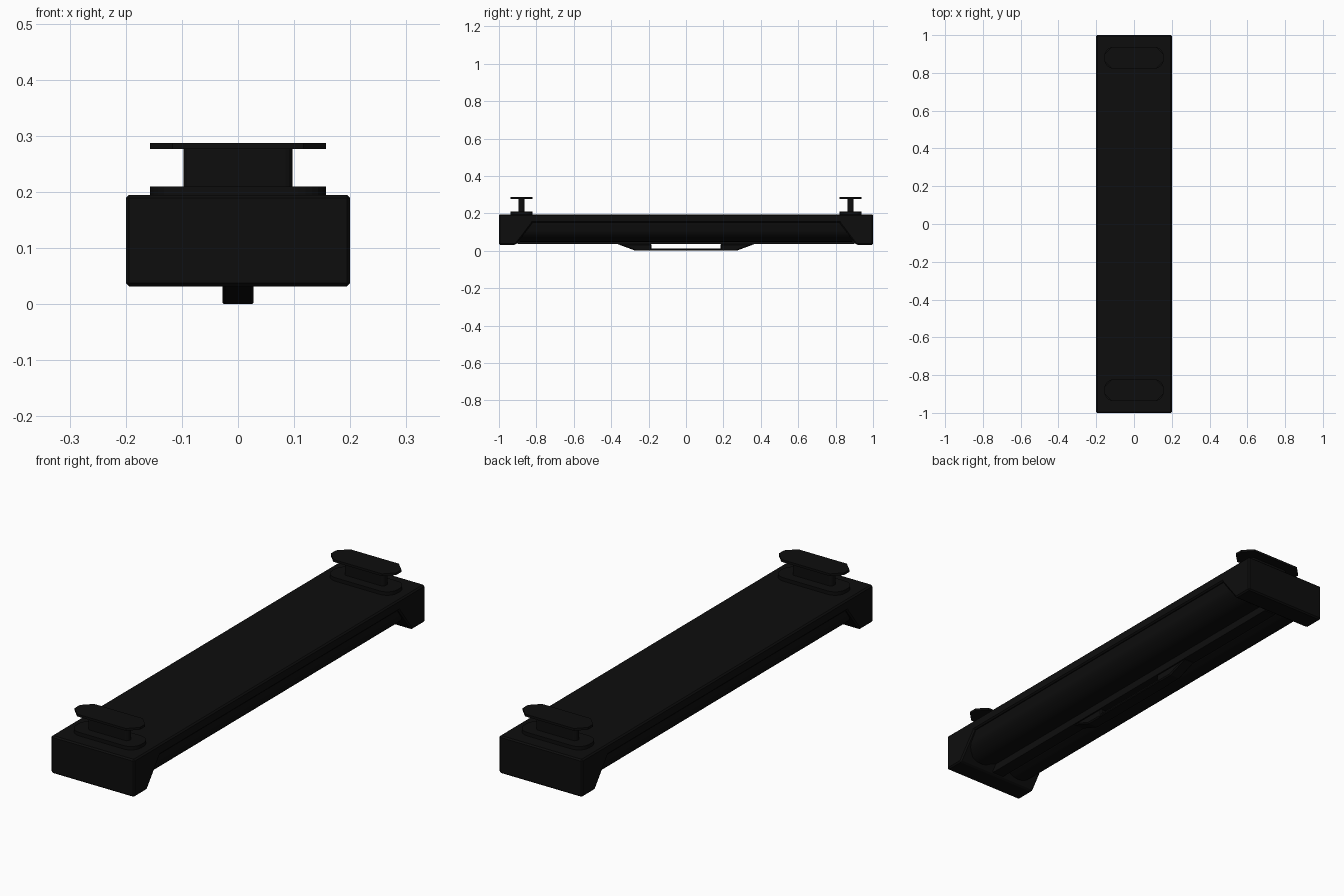
import bpy, bmesh, math
from mathutils import Vector

if "Cube" in bpy.data.objects:
    bpy.data.objects.remove(bpy.data.objects["Cube"], do_unlink=True)

black = bpy.data.materials.new("matte_black")
black.use_nodes = True
COLOR = (0.004, 0.004, 0.004, 1)
black.diffuse_color = COLOR
black.node_tree.nodes["Principled BSDF"].inputs["Base Color"].default_value = COLOR


def prism(name, profile, axis, lo, hi, bevel=0):
    """Extrude a 2D profile along an axis: x uses (y, z), y uses (x, z), z uses (x, y)."""
    place = {"x": lambda a, b, t: (t, a, b),
             "y": lambda a, b, t: (a, t, b),
             "z": lambda a, b, t: (a, b, t)}[axis]
    bm = bmesh.new()
    face = bm.faces.new([bm.verts.new(place(a, b, lo)) for a, b in profile])
    ext = bmesh.ops.extrude_face_region(bm, geom=[face])
    moved = [g for g in ext["geom"] if isinstance(g, bmesh.types.BMVert)]
    bmesh.ops.translate(bm, verts=moved, vec=Vector(place(0, 0, hi - lo)))
    bmesh.ops.recalc_face_normals(bm, faces=bm.faces)
    mesh = bpy.data.meshes.new(name)
    bm.to_mesh(mesh)
    bm.free()
    mesh.materials.append(black)
    obj = bpy.data.objects.new(name, mesh)
    bpy.context.collection.objects.link(obj)
    if bevel:
        mod = obj.modifiers.new("edge_chamfer", "BEVEL")
        mod.width = bevel
        mod.segments = 1
        mod.limit_method = "ANGLE"
    return obj


def rect(a, b, c, d):
    return [(a, c), (b, c), (b, d), (a, d)]


def rounded(hx, hy, r, steps, cy=0):
    """Rectangle with rounded (or chamfered, when steps is 1) corners."""
    pts = []
    for i, (sx, sy) in enumerate([(1, 1), (-1, 1), (-1, -1), (1, -1)]):
        for k in range(steps + 1):
            t = math.pi / 2 * (i + k / steps)
            pts.append((sx * (hx - r) + r * math.cos(t),
                        cy + sy * (hy - r) + r * math.sin(t)))
    return pts


# Flat top slab
prism("top_slab", rect(-0.2, 0.2, 0.15, 0.195), "y", -0.995, 0.995, 0.006)

# Rounded belly with a shallow groove on each side of the centre rib
half = [(0.19, 0.16), (0.187, 0.105), (0.181, 0.09), (0.17, 0.077), (0.15, 0.061),
        (0.125, 0.05), (0.1, 0.047), (0.075, 0.052), (0.055, 0.062), (0.03, 0.07)]
belly = prism("belly", half + [(-x, z) for x, z in reversed(half)], "y", -0.89, 0.89)

# Centre rib and the slotted handle below it
prism("centre_rib", rect(-0.028, 0.028, 0.037, 0.1), "y", -0.9, 0.9)
for side, s in (("front", -1), ("back", 1)):
    prism(side + "_handle_ramp",
          [(s * 0.37, 0.037), (s * 0.27, 0), (s * 0.185, 0), (s * 0.185, 0.037)],
          "x", -0.028, 0.028, 0.005)
prism("handle_bar", rect(-0.2, 0.2, 0, 0.012), "x", -0.028, 0.028, 0.003)

for side, s in (("front", -1), ("back", 1)):
    # End block with a sloped inner face
    prism(side + "_end_block",
          [(s, 0.032), (s, 0.195), (s * 0.82, 0.195), (s * 0.82, 0.15), (s * 0.91, 0.032)],
          "x", -0.2, 0.2, 0.006)
    # T-shaped hook on top
    y = s * 0.88
    prism(side + "_hook_base", rounded(0.157, 0.058, 0.05, 6, y), "z", 0.19, 0.21)
    prism(side + "_hook_stem", rounded(0.097, 0.016, 0.012, 3, y), "z", 0.2, 0.28)
    prism(side + "_hook_plate", rounded(0.157, 0.058, 0.04, 1, y), "z", 0.277, 0.287)

# Smooth the curved belly
bpy.ops.object.select_all(action="DESELECT")
belly.select_set(True)
bpy.context.view_layer.objects.active = belly
bpy.ops.object.shade_smooth_by_angle(angle=math.radians(35))
